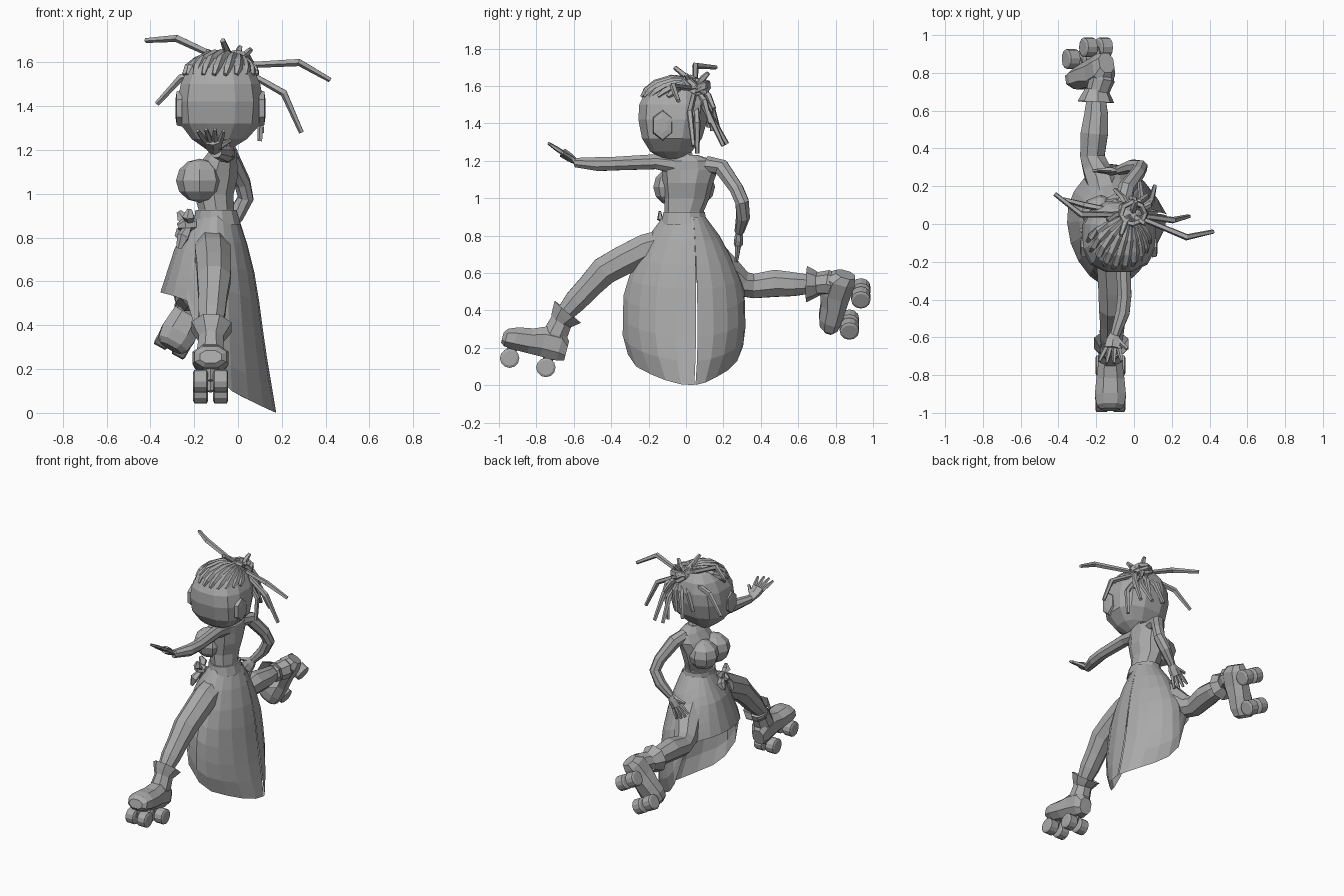
import bpy, bmesh, math
from mathutils import Vector as V, Matrix

cube = bpy.data.objects.get("Cube")
if cube:
    bpy.data.objects.remove(cube)

grey = bpy.data.materials.new("plain_grey")
grey.use_nodes = True
grey.diffuse_color = (0.4, 0.4, 0.4, 1)
grey.node_tree.nodes["Principled BSDF"].inputs["Base Color"].default_value = (0.4, 0.4, 0.4, 1)


def finish(name, bm):
    bmesh.ops.recalc_face_normals(bm, faces=bm.faces)
    mesh = bpy.data.meshes.new(name)
    bm.to_mesh(mesh)
    bm.free()
    mesh.materials.append(grey)
    ob = bpy.data.objects.new(name, mesh)
    bpy.context.collection.objects.link(ob)
    return ob


def loft(name, rings, caps=True, closed=True):
    """Skin a list of equally long point rings."""
    bm = bmesh.new()
    rows = [[bm.verts.new(p) for p in ring] for ring in rings]
    n = len(rows[0])
    for a, b in zip(rows, rows[1:]):
        for i in range(n if closed else n - 1):
            j = (i + 1) % n
            bm.faces.new((a[i], a[j], b[j], b[i]))
    if caps:
        bm.faces.new(rows[0])
        bm.faces.new(rows[-1])
    return finish(name, bm)


def rounded(x, power):
    return math.copysign(abs(x) ** power, x)


def ring(c, u, v, n, power=1.0):
    """Ellipse; a power below one makes it squarer."""
    angles = [math.tau * (i + .5) / n for i in range(n)]
    return [V(c) + V(u) * rounded(math.cos(a), power) + V(v) * rounded(math.sin(a), power) for a in angles]


def tube(name, path, n=6, flat=1.0, side=(1, 0.05, 0.02), caps=True):
    """Tube through (x, y, z, radius) points, flattened across the side vector."""
    pts = [V(p[:3]) for p in path]
    rings = []
    for i, p in enumerate(path):
        t = (pts[min(i + 1, len(pts) - 1)] - pts[max(i - 1, 0)]).normalized()
        u = V(side)
        u = (u - t * u.dot(t)).normalized()
        rings.append(ring(pts[i], u * p[3], t.cross(u) * p[3] * flat, n))
    return loft(name, rings, caps)


def stack(name, levels, n=10, power=1.0):
    """Horizontal rings given as (z, cx, cy, rx, ry)."""
    return loft(name, [ring((x, y, z), (rx, 0, 0), (0, ry, 0), n, power) for z, x, y, rx, ry in levels])


def interp(table, x):
    for (a, fa), (b, fb) in zip(table, table[1:]):
        if x <= b:
            return fa + (fb - fa) * max(0, x - a) / (b - a)
    return table[-1][1]


# Torso, neck and belt
stack("torso", [(.84, -.09, 0, .1, .115), (.93, -.1, -.01, .085, .105), (1.0, -.11, .005, .095, .12),
                (1.08, -.105, .01, .11, .135), (1.15, -.085, .02, .085, .15), (1.2, -.065, .02, .065, .135),
                (1.23, -.06, .01, .04, .055)])
stack("neck", [(1.19, -.06, .01, .045, .05), (1.24, -.06, 0, .035, .035), (1.31, -.07, -.02, .035, .035)], 8)
stack("belt", [(.86, -.095, -.01, .11, .125), (.925, -.1, -.01, .098, .115)], 12)
for name, y in (("bust_left", -.075), ("bust_right", .055)):
    bm = bmesh.new()
    bmesh.ops.create_uvsphere(bm, u_segments=8, v_segments=6, radius=1,
                              matrix=Matrix.Translation((-.175, y, 1.06)) @ Matrix.Diagonal((.108, .1, .1, 1)))
    finish(name, bm)

# Skirt: short in front, long behind, slit along a ridge at the back
half_width = [(0, .2), (.1, .28), (.25, .33), (.5, .325), (.65, .27), (.8, .19), (.9, .115)]
back_x = [(0, .175), (.3, .125), (.6, .085), (.75, .05), (.9, 0)]
front_x = [(0, -.36), (.55, -.355), (.75, -.29), (.9, -.2)]
hem_z = [(-1, .55), (-.55, .52), (-.35, .45), (-.22, .25), (0, .18), (.3, .11), (.7, .05), (1, 0)]
rings = []
for level in range(8):
    t = level / 7
    row = []
    for i in range(21):
        a = .08 + .02 * t + (math.tau - .04 * t) * i / 20
        c, s = math.cos(a), math.sin(a)
        z = .9 + (interp(hem_z, c) - .9) * t
        w = interp(half_width, z)
        x = c ** 1.3 * (interp(back_x, z) + .1) if c > 0 else c * (-.1 - interp(front_x, z))
        row.append(V((x - .1, .035 + s * (w + .045 if s < 0 else w - .045), z)))
    rings.append(row)
loft("skirt", rings, caps=False, closed=False)

# Sash knot at the front of the waist
for i, (dy, z, dx) in enumerate([(-.05, .93, .03), (.05, .92, -.02), (-.05, .75, -.02), (.02, .73, .01), (.06, .8, -.03)]):
    tube(f"sash_end_{i}", [(-.22, -.09, .86, .014), (-.24 + dx / 2, -.09 + dy, (z + .86) / 2, .03),
                           (-.25 + dx, -.09 + dy, z, .012)], 5, .6)
tube("sash_knot", [(-.19, -.09, .86, .025), (-.24, -.09, .86, .035), (-.275, -.09, .85, .015)], 6, side=(0, 1, 0))

# Head: broad flat-sided skull over a narrow chin
stack("head", [(1.205, -.09, -.07, .06, .055), (1.25, -.085, -.08, .13, .115), (1.32, -.08, -.075, .19, .165),
               (1.42, -.08, -.07, .2, .19), (1.5, -.08, -.065, .187, .19), (1.57, -.08, -.055, .155, .165),
               (1.615, -.075, -.045, .115, .125), (1.635, -.07, -.04, .06, .07)], 12, .8)
for name, s in (("ear_left", 1), ("ear_right", -1)):
    at = V((-.08 + s * .175, -.125, 1.39))
    loft(name, [ring(at + V((s * d, 0, 0)), (0, r, 0), (0, 0, r * 1.4), 6) for d, r in ((0, .06), (.025, .055), (.03, .03))])

# Braided rows swept back over the scalp to the bun
centre = V((-.08, -.06, 1.435))
end = V((.3, .5, .85))
for i in range(10):
    a = math.radians(-80 + 17.5 * i)
    start = V((math.sin(a), -math.cos(a), .62))
    path = []
    for k in range(6):
        d = start.lerp(end, k / 5).normalized()
        p = centre + V((d.x * .2, d.y * .21, d.z * .205))
        path.append((*p, .021 if k else .01))
    tube(f"scalp_braid_{i}", path, 5, side=(.7, .3, .6))

# Bun of crossing loops
for i in range(5):
    m = Matrix.Rotation(.8 * i, 3, 'Z') @ Matrix.Rotation(.3 + .12 * i, 3, 'X')
    path = []
    for k in range(9):
        a = math.tau * k / 8
        p = V((-.01, .05, 1.595)) + m @ V((.07 * math.cos(a), .07 * math.sin(a), 0))
        path.append((*p, .016))
    tube(f"bun_loop_{i}", path, 5, side=(.2, .1, 1))

# Loose braids, each given as middle and tip
braids = [((-.28, .05, 1.71), (-.42, .16, 1.7)), ((.28, -.07, 1.6), (.42, -.04, 1.52)),
          ((.21, .02, 1.46), (.29, .04, 1.28)), ((-.26, .1, 1.53), (-.37, .13, 1.41)),
          ((.09, .12, 1.45), (.11, .2, 1.28)), ((.04, .13, 1.44), (.03, .22, 1.29)),
          ((-.06, .14, 1.48), (-.1, .18, 1.34)), ((.11, .06, 1.4), (.1, .06, 1.24)),
          ((.03, .12, 1.55), (.07, .15, 1.48)), ((-.1, .12, 1.5), (-.14, .12, 1.38)),
          ((.0, .13, 1.5), (-.02, .14, 1.36)), ((.08, .1, 1.52), (.1, .13, 1.4)),
          ((-.05, .0, 1.65), (-.07, -.06, 1.7)), ((.03, .02, 1.63), (.06, .0, 1.66)),
          ((0, .09, 1.64), (.01, .12, 1.67)), ((-.1, .05, 1.63), (-.14, .02, 1.65))]
for i, (mid, tip) in enumerate(braids):
    tube(f"loose_braid_{i}", [(-.01, .05, 1.585, .014), (*mid, .018), (*tip, .012)], 5, side=(.3, .9, .2))


# Arms and hands
def hand(name, wrist, way, across, size):
    w, d, s = V(wrist), V(way).normalized(), V(across).normalized()
    palm = w + d * size * .5
    tube(name + "_palm", [(*w, .025), (*(w + d * size * .25), .042), (*palm, .046)], 6, .55, s)
    for k in range(4):
        o = k - 1.5
        base = palm + s * o * .022 - d * .01
        tip = palm + s * o * .04 + d * size * (.5 - .06 * abs(o))
        tube(f"{name}_finger_{k}", [(*base, .014), (*base.lerp(tip, .5), .013), (*tip, .008)], 5, side=s)
    base = w + d * size * .2 + s * .02
    tip = base + s * .06 + d * size * .3
    tube(name + "_thumb", [(*base, .016), (*tip, .01)], 5, side=d.cross(s))


tube("left_arm", [(-.065, -.06, 1.18, .052), (-.06, -.16, 1.195, .043), (-.05, -.38, 1.185, .039),
                  (-.06, -.47, 1.182, .04), (-.1, -.59, 1.19, .027)], 8)
hand("left_hand", (-.105, -.58, 1.19), (-.02, -.15, .1), (1, 0, 0), .195)
tube("right_arm", [(-.06, .11, 1.18, .047), (-.04, .19, 1.165, .046), (.02, .27, 1.05, .039),
                   (.035, .3, .98, .039), (-.01, .305, .9, .038), (-.08, .285, .82, .026)], 8, side=(.1, 1, .5))
hand("right_hand", (-.075, .285, .83), (-.1, -.01, -.15), (-.85, .1, .55), .18)


# Legs and roller boots
def boot(name, heel, forward, up, ankle, knee):
    f = V(forward).normalized()
    u = V(up)
    u = (u - f * u.dot(f)).normalized()
    s = u.cross(f)

    def at(a, b, c):
        return V(heel) + f * a + s * b + u * c

    sections = [(0, .045, .01, .12), (.04, .065, 0, .17), (.13, .068, 0, .17), (.2, .077, 0, .14),
                (.28, .085, 0, .125), (.33, .075, .005, .105), (.35, .05, .02, .08)]
    loft(name + "_foot", [ring(at(p, 0, (lo + hi) / 2), s * w * 1.04, u * (hi - lo) * .52, 8, .85)
                          for p, w, lo, hi in sections])
    a = V(ankle)
    out = (V(knee) - a).normalized()
    tube(name + "_shaft", [(*at(.085, 0, .06), .064), (*at(.08, 0, .14), .068), (*a, .058)], 8, 1.05, s)
    tube(name + "_cuff", [(*(a - out * .035), .06), (*a, .08), (*(a + out * .035), .098)], 8, 1, s, caps=False)
    for p, row in ((.085, "rear"), (.285, "front")):
        tube(f"{name}_{row}_truck", [(*at(p, 0, .03), .035), (*at(p, 0, -.045), .018)], 6, side=s)
        for q, label in ((-.046, "inner"), (.046, "outer")):
            loft(f"{name}_{row}_{label}_wheel",
                 [ring(at(p, q + e, -.048), f * r, u * r, 12) for e, r in
                  ((-.034, .04), (-.028, .052), (.028, .052), (.034, .04))])


left_leg = [(-.12, -.03, .78, .085), (-.115, -.22, .725, .088), (-.11, -.34, .665, .085), (-.11, -.44, .61, .082),
            (-.115, -.52, .525, .07), (-.12, -.59, .45, .066), (-.125, -.67, .36, .045)]
right_leg = [(-.13, .08, .74, .1), (-.16, .2, .625, .09), (-.2, .29, .545, .075), (-.22, .36, .53, .07),
             (-.21, .48, .545, .078), (-.2, .58, .54, .068), (-.2, .69, .54, .05)]
tube("left_leg", left_leg, 8)
tube("right_leg", right_leg, 8)
boot("left_boot", (-.125, -.655, .12), (0, -.97, .25), (0, .25, .97), (-.122, -.655, .365), left_leg[4][:3])
boot("right_boot", (-.155, .915, .575), (-.45, -.3, -.82), (0, -1, 0), (-.2, .68, .54), right_leg[4][:3])
